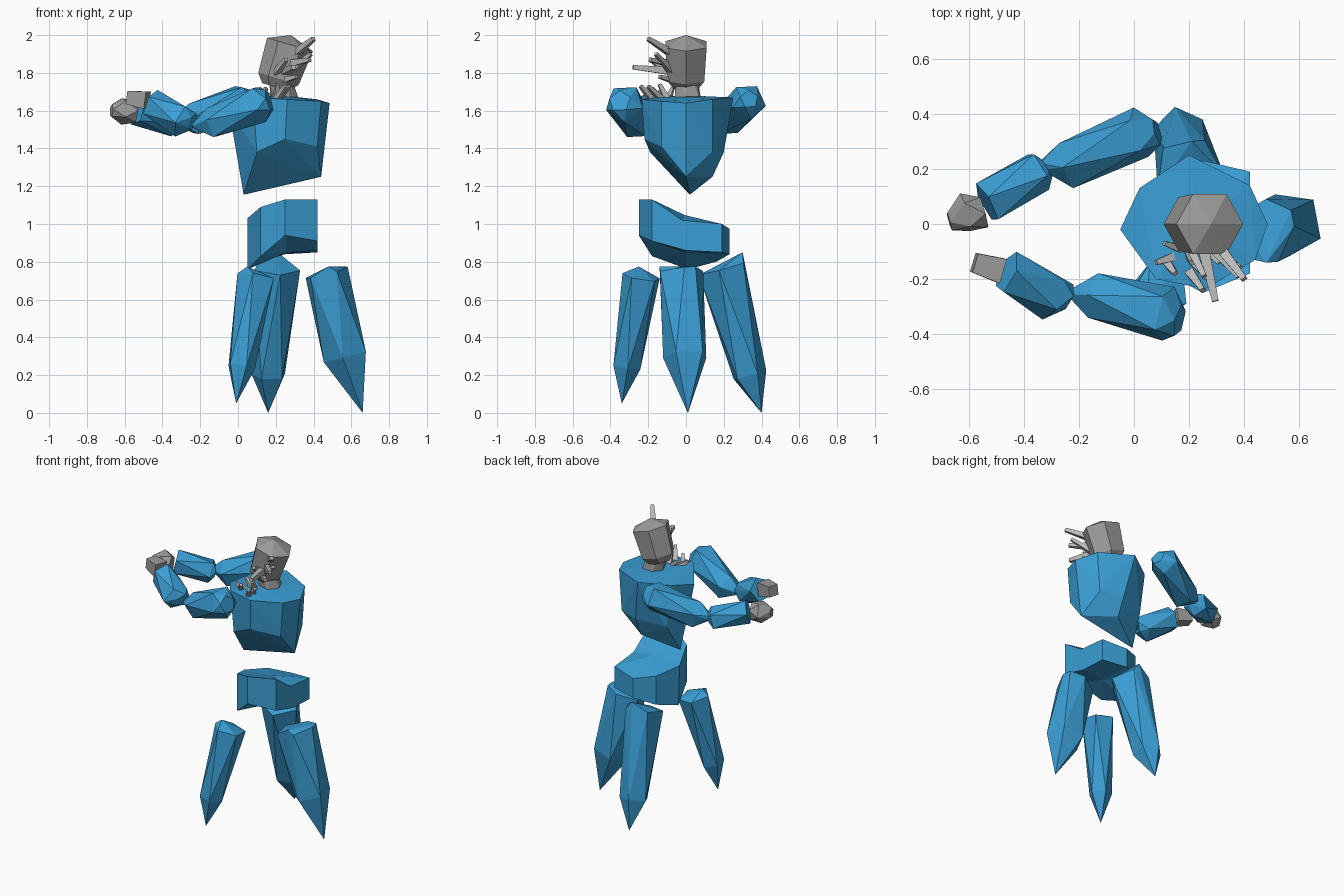
import bpy, bmesh, math
from mathutils import Vector


def material(name, rgb):
    m = bpy.data.materials.new(name)
    m.diffuse_color = (*rgb, 1)
    return m


BLUE = material("crystal blue", (0.043, 0.342, 0.66))
GREY = material("stone grey", (0.33, 0.33, 0.33))
PALE = material("pale stone", (0.50, 0.50, 0.50))


def finish(name, bm, mat):
    bmesh.ops.recalc_face_normals(bm, faces=bm.faces)
    me = bpy.data.meshes.new(name)
    bm.to_mesh(me)
    bm.free()
    me.materials.append(mat)
    ob = bpy.data.objects.new(name, me)
    bpy.context.collection.objects.link(ob)
    return ob


def hull(name, mat, points):
    """Faceted solid wrapped around a few corner points."""
    bm = bmesh.new()
    for p in points:
        bm.verts.new(p)
    bmesh.ops.convex_hull(bm, input=bm.verts)
    loose = [v for v in bm.verts if not v.link_faces]
    bmesh.ops.delete(bm, geom=loose, context='VERTS')
    return finish(name, bm, mat)


def crystal(name, mat, stations, sides=5, turn=0.0, twist=None):
    """Faceted shard: rings (x, y, z, radius) square to its axis; radius 0 is a point."""
    axis = Vector(stations[-1][:3]) - Vector(stations[0][:3])
    rot = axis.to_track_quat('Z', 'Y')
    if twist is None:
        twist = 180 / sides  # half a side per ring gives triangular facets
    pts = []
    for k, (x, y, z, r) in enumerate(stations):
        c = Vector((x, y, z))
        if r == 0:
            pts.append(c)
            continue
        for i in range(sides):
            a = math.radians(turn + k * twist) + math.tau * i / sides
            pts.append(c + rot @ Vector((r * math.cos(a), r * math.sin(a), 0)))
    return hull(name, mat, pts)


def loft(name, mat, lower, upper):
    """Closed solid between two rings, capped with fans."""
    bm = bmesh.new()
    rings = [[bm.verts.new(p) for p in ring] for ring in (lower, upper)]
    n = len(lower)
    for i in range(n):
        j = (i + 1) % n
        bm.faces.new((rings[0][i], rings[0][j], rings[1][j], rings[1][i]))
    for ring in rings:
        mid = bm.verts.new(sum((v.co for v in ring), Vector()) / n)
        for i in range(n):
            bm.faces.new((ring[i], ring[(i + 1) % n], mid))
    return finish(name, bm, mat)


# Legs: three floating shards
crystal("front_leg", BLUE, [(0.10, -0.235, 0.72, 0.105), (0.015, -0.315, 0.245, 0.076),
                            (0.05, -0.25, 0.775, 0), (-0.01, -0.34, 0.05, 0)], turn=-16)
crystal("back_leg", BLUE, [(0.20, 0.19, 0.765, 0.13), (0.165, 0.335, 0.20, 0.095),
                           (0.21, 0.30, 0.85, 0), (0.16, 0.40, 0.0, 0)], turn=54)
crystal("side_leg", BLUE, [(0.465, -0.03, 0.74, 0.122), (0.57, 0.0, 0.30, 0.122),
                           (0.57, 0.05, 0.775, 0), (0.48, -0.14, 0.775, 0),
                           (0.66, 0.01, 0.0, 0)], turn=19)

# Pelvis: block with a dipped top
loft("pelvis", BLUE,
     [(0.25, -0.25, 0.94), (0.42, -0.18, 0.91), (0.42, 0.0, 0.86), (0.42, 0.19, 0.85),
      (0.25, 0.23, 0.84), (0.12, 0.16, 0.80), (0.05, 0.01, 0.76), (0.12, -0.18, 0.83)],
     [(0.25, -0.25, 1.13), (0.42, -0.18, 1.13), (0.42, -0.02, 1.02), (0.42, 0.19, 1.00),
      (0.25, 0.23, 0.975), (0.12, 0.16, 1.00), (0.05, 0.0, 1.03), (0.12, -0.18, 1.09)])

# Chest: wide top tapering to a slanted keel
hull("chest", BLUE,
     [(-0.05, -0.02, 1.62), (0.02, 0.13, 1.65), (0.20, 0.25, 1.67), (0.42, 0.14, 1.66),
      (0.485, 0.0, 1.64), (0.44, -0.13, 1.65), (0.26, -0.235, 1.66), (0.08, -0.20, 1.67),
      (0.24, 0.0, 1.68),
      (0.10, -0.19, 1.38), (0.25, -0.22, 1.45), (0.42, -0.13, 1.41),
      (0.40, 0.14, 1.38), (0.25, 0.20, 1.38), (0.06, 0.13, 1.35),
      (0.44, 0.0, 1.25), (0.25, 0.14, 1.25), (0.03, 0.02, 1.155)])

# Arms: upper arm, forearm and hand on each side
crystal("front_upper_arm", BLUE, [(0.165, -0.35, 1.65, 0.06), (0.115, -0.325, 1.64, 0.105),
                                  (-0.14, -0.26, 1.53, 0.087), (-0.24, -0.25, 1.52, 0.01)], 5, 15)
crystal("front_forearm", BLUE, [(-0.24, -0.265, 1.54, 0.05), (-0.295, -0.265, 1.545, 0.09),
                                (-0.46, -0.175, 1.635, 0.082)], 5, 30)
crystal("front_hand", GREY, [(-0.48, -0.17, 1.655, 0.065), (-0.58, -0.14, 1.67, 0.05)],
        4, 45, twist=0)
crystal("back_upper_arm", BLUE, [(0.085, 0.335, 1.66, 0.05), (0.02, 0.33, 1.65, 0.098),
                                 (-0.24, 0.215, 1.55, 0.09), (-0.335, 0.21, 1.55, 0.02)], 5, 15)
crystal("back_forearm", BLUE, [(-0.31, 0.20, 1.54, 0.03), (-0.345, 0.195, 1.54, 0.08),
                               (-0.535, 0.075, 1.60, 0.082)], 5, 30)
crystal("back_hand", GREY, [(-0.545, 0.045, 1.59, 0.06), (-0.61, 0.04, 1.60, 0.075),
                            (-0.67, 0.01, 1.60, 0.035)], 5, 10)

# Neck and leaning head
crystal("neck", GREY, [(0.245, 0.01, 1.66, 0.075), (0.22, 0.0, 1.78, 0.06)], 6)
crystal("head", GREY, [(0.20, 0.0, 1.725, 0.075), (0.215, 0.0, 1.77, 0.112),
                       (0.275, 0.0, 1.95, 0.126), (0.28, 0.0, 2.0, 0)], 6, 30, twist=0)

# Face spikes and chest spikes: base, tip, base radius
spikes = [
    ((0.30, -0.07, 1.90), (0.40, -0.20, 1.98), 0.028),
    ((0.25, -0.08, 1.81), (0.295, -0.28, 1.83), 0.03),
    ((0.28, -0.08, 1.85), (0.38, -0.19, 1.87), 0.027),
    ((0.27, -0.07, 1.80), (0.385, -0.16, 1.90), 0.024),
    ((0.20, -0.08, 1.80), (0.255, -0.19, 1.87), 0.024),
    ((0.23, -0.06, 1.76), (0.31, -0.14, 1.78), 0.024),
    ((0.20, -0.17, 1.65), (0.25, -0.24, 1.73), 0.024),
    ((0.21, -0.13, 1.66), (0.27, -0.20, 1.73), 0.022),
    ((0.14, -0.12, 1.66), (0.08, -0.14, 1.70), 0.022),
    ((0.12, -0.14, 1.66), (0.15, -0.18, 1.72), 0.022),
    ((0.17, -0.09, 1.67), (0.11, -0.07, 1.72), 0.02),
    ((0.20, -0.10, 1.66), (0.21, -0.14, 1.74), 0.024),
]
for i, (base, tip, r) in enumerate(spikes):
    crystal(f"spike_{i + 1}", PALE, [(*base, r), (*tip, r * 0.55)], 4, 45, twist=0)
